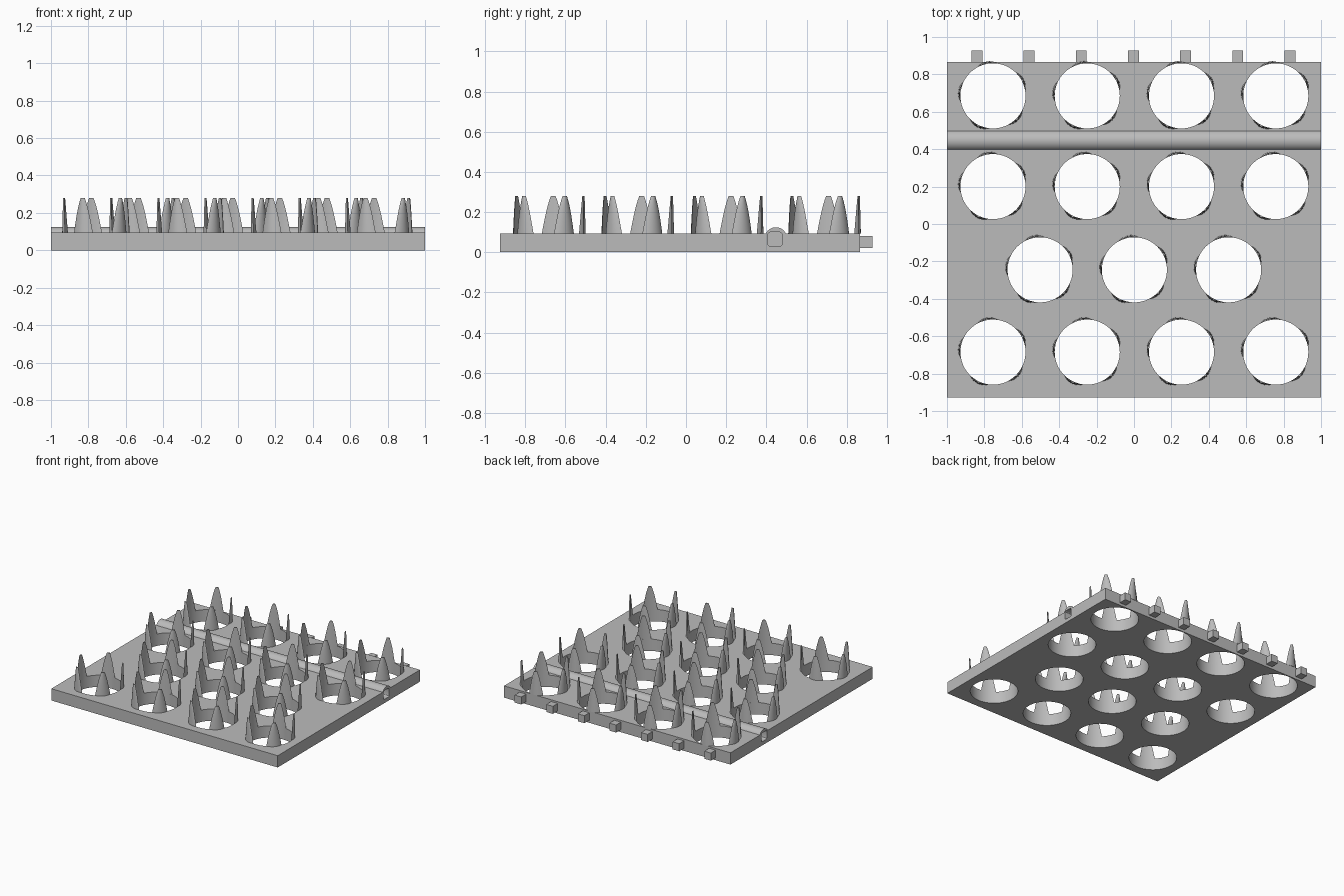
import bpy, bmesh
from math import radians, sin, cos, pi
from mathutils import Matrix, Vector

cube = bpy.data.objects.get("Cube")
if cube:
    bpy.data.objects.remove(cube, do_unlink=True)

PLATE_TOP, SPIKE_TOP = 0.094, 0.28
HOLE_R = 0.174
BAR_Y, BAR_Z = 0.447, 0.068

grey = bpy.data.materials.new("plain grey")
grey.use_nodes = True
colour = (0.5, 0.5, 0.5, 1)
grey.diffuse_color = colour
grey.node_tree.nodes["Principled BSDF"].inputs["Base Color"].default_value = colour


def make(name, bm):
    bmesh.ops.recalc_face_normals(bm, faces=bm.faces)
    mesh = bpy.data.meshes.new(name)
    bm.to_mesh(mesh)
    bm.free()
    mesh.materials.append(grey)
    ob = bpy.data.objects.new(name, mesh)
    bpy.context.collection.objects.link(ob)
    return ob


def add_box(bm, centre, size):
    mat = Matrix.Translation(centre) @ Matrix.Diagonal((*size, 1))
    return bmesh.ops.create_cube(bm, size=1, matrix=mat)["verts"]


def add_cylinder(bm, centre, radius, depth, segments=64, turn=Matrix()):
    bmesh.ops.create_cone(bm, cap_ends=True, segments=segments, radius1=radius,
                          radius2=radius, depth=depth,
                          matrix=Matrix.Translation(centre) @ turn)


def combine(target, cutter, operation):
    mod = target.modifiers.new(operation, "BOOLEAN")
    mod.operation, mod.object, mod.solver = operation, cutter, "EXACT"
    graph = bpy.context.evaluated_depsgraph_get()
    result = bpy.data.meshes.new_from_object(target.evaluated_get(graph))
    target.modifiers.clear()
    target.data = result
    bpy.data.objects.remove(cutter, do_unlink=True)


def smooth(ob):
    bpy.ops.object.select_all(action="DESELECT")
    ob.select_set(True)
    bpy.context.view_layer.objects.active = ob
    bpy.ops.object.shade_smooth_by_angle(angle=radians(30))


# Three rows of four holes and one offset row of three
holes = [(-0.754 + i * 0.504, y) for y in (0.685, 0.2, -0.685) for i in range(4)]
holes += [(-0.502 + i * 0.504, -0.245) for i in range(3)]

# Base plate with the raised round bar
bm = bmesh.new()
add_box(bm, (0, -0.03, PLATE_TOP / 2), (2, 1.794, PLATE_TOP))
plate = make("base_plate", bm)
bm = bmesh.new()
add_cylinder(bm, (0, BAR_Y, BAR_Z), 0.056, 2, 48, Matrix.Rotation(pi / 2, 4, "Y"))
combine(plate, make("round_bar", bm), "UNION")

# Through holes
bm = bmesh.new()
for x, y in holes:
    add_cylinder(bm, (x, y, 0.05), HOLE_R, 0.4)
combine(plate, make("hole_cutter", bm), "DIFFERENCE")

# Rounded square sockets in both ends of the bar
bm = bmesh.new()
for side in (-1, 1):
    verts = add_box(bm, (side, BAR_Y - 0.004, 0.065), (0.12, 0.07, 0.07))
    edges = {e for v in verts for e in v.link_edges
             if abs(e.verts[0].co.x - e.verts[1].co.x) > 0.05}
    bmesh.ops.bevel(bm, geom=list(edges), offset=0.012, segments=3,
                    profile=0.5, affect="EDGES")
combine(plate, make("socket_cutter", bm), "DIFFERENCE")
smooth(plate)

# Row of square pegs on the back edge
bm = bmesh.new()
for i in range(7):
    add_box(bm, (-0.84 + i * 0.279, 0.895, 0.05), (0.058, 0.066, 0.06))
make("back_pegs", bm)


# Crown of five curved spikes continuing the wall of a hole
def add_spike(bm, heading, levels=8, steps=8):
    rings = []
    for k in range(levels + 1):
        t = k / levels
        z = PLATE_TOP + t * (SPIKE_TOP - PLATE_TOP)
        half = (0.057 - 0.036 * t - 0.009 * t ** 4) / HOLE_R
        thick = 0.013 - 0.004 * t
        inner, outer = [], []
        for s in range(steps + 1):
            u = -1 + 2 * s / steps
            a = heading + u * half
            bulge = thick * (1 - u * u)
            outer.append(Vector((cos(a), sin(a), 0)) * (HOLE_R + bulge))
            inner.append(Vector((cos(a), sin(a), 0)) * HOLE_R)
        loop = outer + inner[-2:0:-1]
        rings.append([bm.verts.new((p.x, p.y, z)) for p in loop])
    n = len(rings[0])
    for low, high in zip(rings, rings[1:]):
        for i in range(n):
            j = (i + 1) % n
            bm.faces.new((low[i], low[j], high[j], high[i]))
    bm.faces.new(rings[0])
    bm.faces.new(rings[-1])


bm = bmesh.new()
for i in range(5):
    add_spike(bm, radians(28 + 72 * i))
crown = make("spike_crown", bm)
smooth(crown)
crown.location = (*holes[0], 0)
for x, y in holes[1:]:
    copy = crown.copy()
    copy.location = (x, y, 0)
    bpy.context.collection.objects.link(copy)
